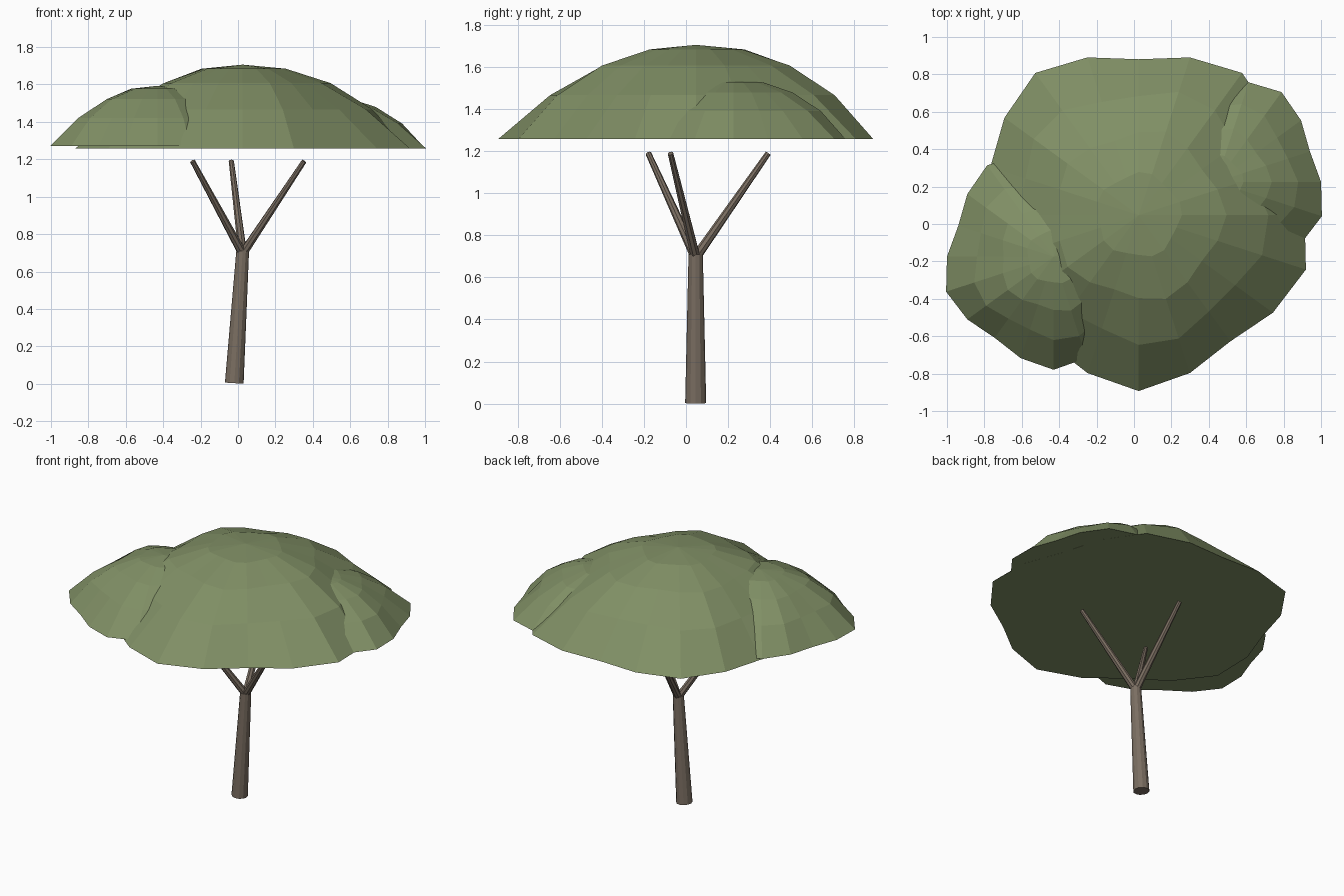
import bpy, bmesh, math
from mathutils import Vector

if "Cube" in bpy.data.objects:
    bpy.data.objects.remove(bpy.data.objects["Cube"])


def material(name, rgb):
    m = bpy.data.materials.new(name)
    m.diffuse_color = (*rgb, 1)
    m.use_nodes = True
    m.node_tree.nodes["Principled BSDF"].inputs["Base Color"].default_value = m.diffuse_color
    return m


LEAF = material("olive green", (0.216, 0.275, 0.130))
BARK = material("bark brown", (0.195, 0.155, 0.120))


def finish(bm, name, mat):
    bmesh.ops.recalc_face_normals(bm, faces=bm.faces)
    mesh = bpy.data.meshes.new(name)
    bm.to_mesh(mesh)
    bm.free()
    mesh.materials.append(mat)
    ob = bpy.data.objects.new(name, mesh)
    bpy.context.collection.objects.link(ob)
    return ob


def limb(name, start, end, r1, r2, sides):
    """Tapered cylinder running from start to end."""
    start, end = Vector(start), Vector(end)
    axis = end - start
    bm = bmesh.new()
    bmesh.ops.create_cone(bm, cap_ends=True, segments=sides,
                          radius1=r1, radius2=r2, depth=axis.length)
    turn = axis.to_track_quat('Z', 'Y').to_matrix()
    bmesh.ops.rotate(bm, verts=bm.verts, cent=(0, 0, 0), matrix=turn)
    bmesh.ops.translate(bm, verts=bm.verts, vec=(start + end) / 2)
    return finish(bm, name, BARK)


def dome(name, x, y, base, top, radius, sides=20, rings=4):
    """Flat-bottomed leaf dome with a five-lobed wavy outline."""
    bm = bmesh.new()
    apex = bm.verts.new((x, y, top))
    loops = []
    for i in range(1, rings + 1):
        t = i / rings
        z = base + (top - base) * (1 - t ** 2.18)
        loop = []
        for k in range(sides):
            a = 2 * math.pi * k / sides
            r = radius * t * (1 + 0.06 * math.sin(5 * a + math.pi * t))
            loop.append(bm.verts.new((x + r * math.cos(a), y + r * math.sin(a), z)))
        loops.append(loop)
    for k in range(sides):
        n = (k + 1) % sides
        bm.faces.new((apex, loops[0][k], loops[0][n]))
        for a, b in zip(loops, loops[1:]):
            bm.faces.new((a[k], b[k], b[n], a[n]))
    bm.faces.new(loops[-1][::-1])
    return finish(bm, name, LEAF)


# Leaning trunk
FORK = Vector((0.025, 0.046, 0.71))
limb("trunk", (-0.02, 0.046, 0.003), FORK, 0.05, 0.034, 12)

# Three branches, evenly spread around the fork
for i in range(3):
    a = math.radians(100 + 120 * i)
    tip = FORK + Vector((0.35 * math.cos(a), 0.35 * math.sin(a), 0.48))
    limb(f"branch_{i + 1}", FORK - Vector((0, 0, 0.015)), tip, 0.024, 0.014, 8)

# Leaf canopy: one broad dome and two side domes
dome("main_canopy", 0.025, 0.047, 1.258, 1.706, 0.887)
dome("left_canopy", -0.43, -0.175, 1.271, 1.593, 0.57)
dome("right_canopy", 0.44, 0.225, 1.259, 1.542, 0.56)
